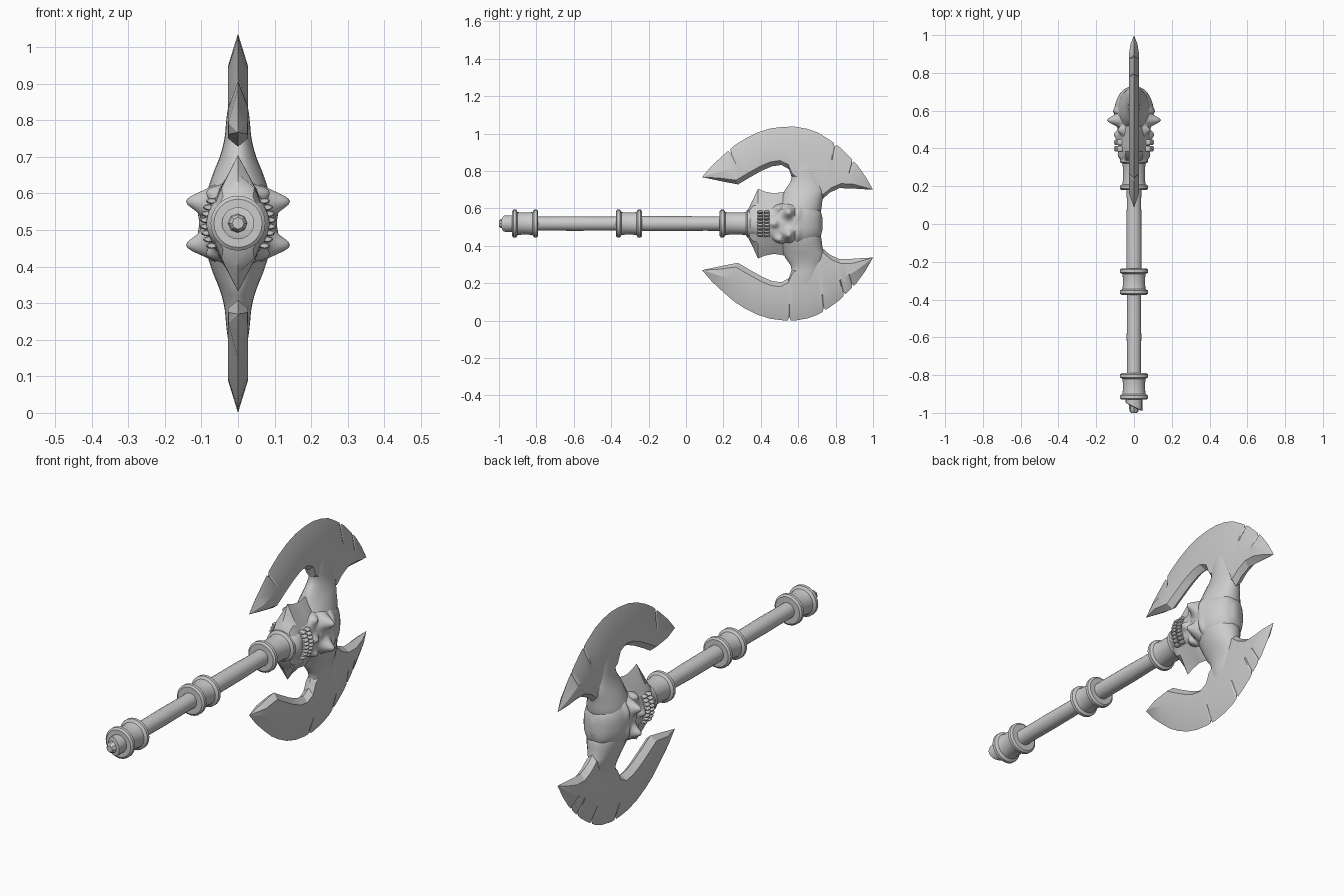
import bpy, bmesh, math, random
from mathutils import Vector

if "Cube" in bpy.data.objects:
    bpy.data.objects.remove(bpy.data.objects["Cube"])

random.seed(4)
C = 0.5185  # height of the weapon's centre line


def loft(name, rings, angle=35):
    """Skin a list of closed rings, cap the ends, shade."""
    bm = bmesh.new()
    vr = [[bm.verts.new(p) for p in r] for r in rings]
    n = len(vr[0])
    for a, b in zip(vr, vr[1:]):
        for i in range(n):
            j = (i + 1) % n
            bm.faces.new((a[i], a[j], b[j], b[i]))
    bm.faces.new(vr[0])
    bm.faces.new(vr[-1])
    bmesh.ops.remove_doubles(bm, verts=bm.verts, dist=0.0005)
    bmesh.ops.recalc_face_normals(bm, faces=bm.faces)
    me = bpy.data.meshes.new(name)
    bm.to_mesh(me)
    bm.free()
    ob = bpy.data.objects.new(name, me)
    bpy.context.collection.objects.link(ob)
    bpy.ops.object.select_all(action='DESELECT')
    ob.select_set(True)
    bpy.context.view_layer.objects.active = ob
    bpy.ops.object.shade_smooth_by_angle(angle=math.radians(angle))
    return ob


def lathe(name, profile, segs=24, slant=0.0):
    """Turn (y, radius) points about the centre line; slant cuts the first ring."""
    rings = []
    for k, (y, r) in enumerate(profile):
        ring = []
        for i in range(segs):
            a = 2 * math.pi * i / segs
            x = r * math.cos(a)
            ring.append((x, y - (slant * x if k < 2 else 0), C + r * math.sin(a)))
        rings.append(ring)
    return loft(name, rings)


def catmull(pts, sub):
    out = []
    P = [Vector(p) for p in pts]
    for i in range(len(P) - 1):
        a, b, c, d = P[max(i - 1, 0)], P[i], P[i + 1], P[min(i + 2, len(P) - 1)]
        for s in range(sub):
            t = s / sub
            out.append(0.5 * (2 * b + (c - a) * t + (2 * a - 5 * b + 4 * c - d) * t * t
                              + (3 * b - a - 3 * c + d) * t ** 3))
    return out + [P[-1]]


# Handle: slightly uneven shaft with a slanted butt
shaft = [(-0.97, 0.034), (-0.967, 0.044), (-0.9, 0.044)]
shaft += [(-0.8 + 0.1 * i, 0.039 + random.uniform(-0.002, 0.002)) for i in range(12)]
lathe("handle", shaft, 20, slant=0.5)
lathe("handle_butt_core", [(-1.0, 0.016), (-0.99, 0.024), (-0.93, 0.03)], 8)

# Flanged collars on the handle
for name, y0, y1 in (("butt_collar", -0.93, -0.79), ("middle_collar", -0.375, -0.235),
                     ("head_collar", 0.18, 0.35)):
    half = [(0, 0.04), (0, 0.066), (0.007, 0.075), (0.022, 0.075), (0.03, 0.062), (0.05, 0.059)]
    lathe(name, [(y0 + d, r) for d, r in half] + [(y1 - d, r) for d, r in reversed(half)])

# Blade stations: outer edge y,z then inner edge y,z
blade = [(.086, .767, .086, .767), (.14, .83, .19, .745), (.203, .888, .278, .728),
         (.26, .937, .34, .765), (.316, .973, .406, .802), (.38, 1.005, .46, .825),
         (.45, 1.027, .51, .832), (.52, 1.036, .55, .81), (.583, 1.037, .567, .76),
         (.65, 1.025, .62, .72), (.706, 1.005, .68, .69), (.77, .965, .73, .65),
         (.824, .925, .77, .685), (.87, .88, .82, .708), (.914, .834, .88, .707),
         (.96, .77, .94, .703), (1.0, .70, 1.0, .70)]
# Neck sections: z, y centre, y half, x half
neck = [(.88, .63, .045, .02), (.81, .635, .072, .031), (.75, .64, .078, .037),
        (.70, .635, .105, .05), (.65, .62, .11, .07), (.58, .60, .12, .09), (.54, .59, .1, .08)]
# Guard ridge stations: y, edge z, half thickness at the root
guard = [(.325, .575, .05), (.34, .61, .068), (.362, .655, .075), (.385, .705, .078),
         (.42, .69, .08), (.47, .68, .082), (.53, .69, .085), (.57, .70, .05)]

for side, s, nicks in (("upper", 1, (2, 11, 13)), ("lower", -1, (7, 10, 12, 13))):
    def flip(x, y, z):
        return (x, y, C + s * (z - C))

    # Double bevelled blade with small nicks in the cutting edge
    stations = []
    for i, st in enumerate(blade):
        stations.append((Vector(st), 0))
        if i in nicks:
            nxt = Vector(blade[i + 1])
            for t, depth in ((.4, 0), (.5, .02), (.62, 0)):
                stations.append((Vector(st).lerp(nxt, t), depth))
    rings = []
    for v, depth in stations:
        o, q = Vector(v[:2]), Vector(v[2:])
        length = (q - o).length
        w = 0.027 * min(1, length / 0.1)
        d = (q - o) / max(length, 1e-6)
        p = o + d * min(0.088, 0.45 * length)
        r = q - d * min(0.025, 0.2 * length)
        o = o + d * depth
        rings.append([flip(x, *c) for x, c in
                      ((0, o), (w, p), (w, r), (0, q), (-w, r), (-w, p))])
    loft(side + "_blade", rings, 20)

    # Neck flowing from the skull into the blade
    rings = [[flip(hx * math.cos(a), yc + hy * math.sin(a), z)
              for a in (2 * math.pi * k / 24 for k in range(24))]
             for z, yc, hy, hx in catmull(neck, 3)]
    loft(side + "_neck", rings, 60)

    # Sharp guard spike beside the jaw
    rings = [[flip(0, y, z), flip(w * .6, y, .615 if z > .63 else z - .02), flip(w, y, .54),
              flip(-w, y, .54), flip(-w * .6, y, .615 if z > .63 else z - .02)]
             for y, z, w in guard]
    loft(side + "_guard_spike", rings, 25)

# Back-to-back skull: rounded sections along y (y, x half, z half), then sculpted
head = [(.31, .045, .05), (.345, .072, .068), (.39, .083, .08), (.44, .083, .088),
        (.49, .082, .105), (.54, .093, .118), (.59, .103, .122), (.64, .098, .118),
        (.685, .078, .1), (.715, .05, .078), (.73, .012, .03)]
# Sculpt strokes: y, z offset, y radius, z radius, amount
strokes = [(.548, .062, .026, .03, -.055), (.475, 0, .026, .015, -.035),
           (.495, .092, .025, .025, .03), (.595, .06, .018, .045, .014),
           (.415, .09, .03, .02, -.015), (.36, 0, .02, .04, .008), (.51, 0, .03, .012, .012)]


def skull_x(x, y, dz):
    lift = sum(a * math.exp(-((y - cy) / ry) ** 2 - ((abs(dz) - cz) / rz) ** 2)
               for cy, cz, ry, rz, a in strokes)
    return x + math.copysign(lift * min(1, abs(x) / .04), x)


rings = []
for y, hx, hz in catmull(head, 6):
    ring = []
    for k in range(80):
        a = 2 * math.pi * (k + .5) / 80
        c, sn = math.cos(a), math.sin(a)
        x = hx * math.copysign(abs(c) ** .8, c)
        z = hz * math.copysign(abs(sn) ** .8, sn)
        ring.append((skull_x(x, y, z), y, C + z))
    rings.append(ring)
loft("skull", rings, 60)

# Two rows of teeth on each face
for side in (1, -1):
    for row, y0, y1 in (("upper", .418, .447), ("lower", .383, .413)):
        for k in range(8):
            dz = (k - 3.5) * .0175
            x = .101 - 4.5 * dz * dz
            rings = []
            for y, f in ((y0, .7), (y0 + .006, 1), (y1 - .006, 1), (y1, .7)):
                rings.append([(side * (x - .012 + .016 * f * math.cos(b)), y,
                               C + dz + .0085 * f * math.sin(b))
                              for b in (math.pi * m / 4 for m in range(8))])
            loft("%s_tooth" % row, rings, 50)
